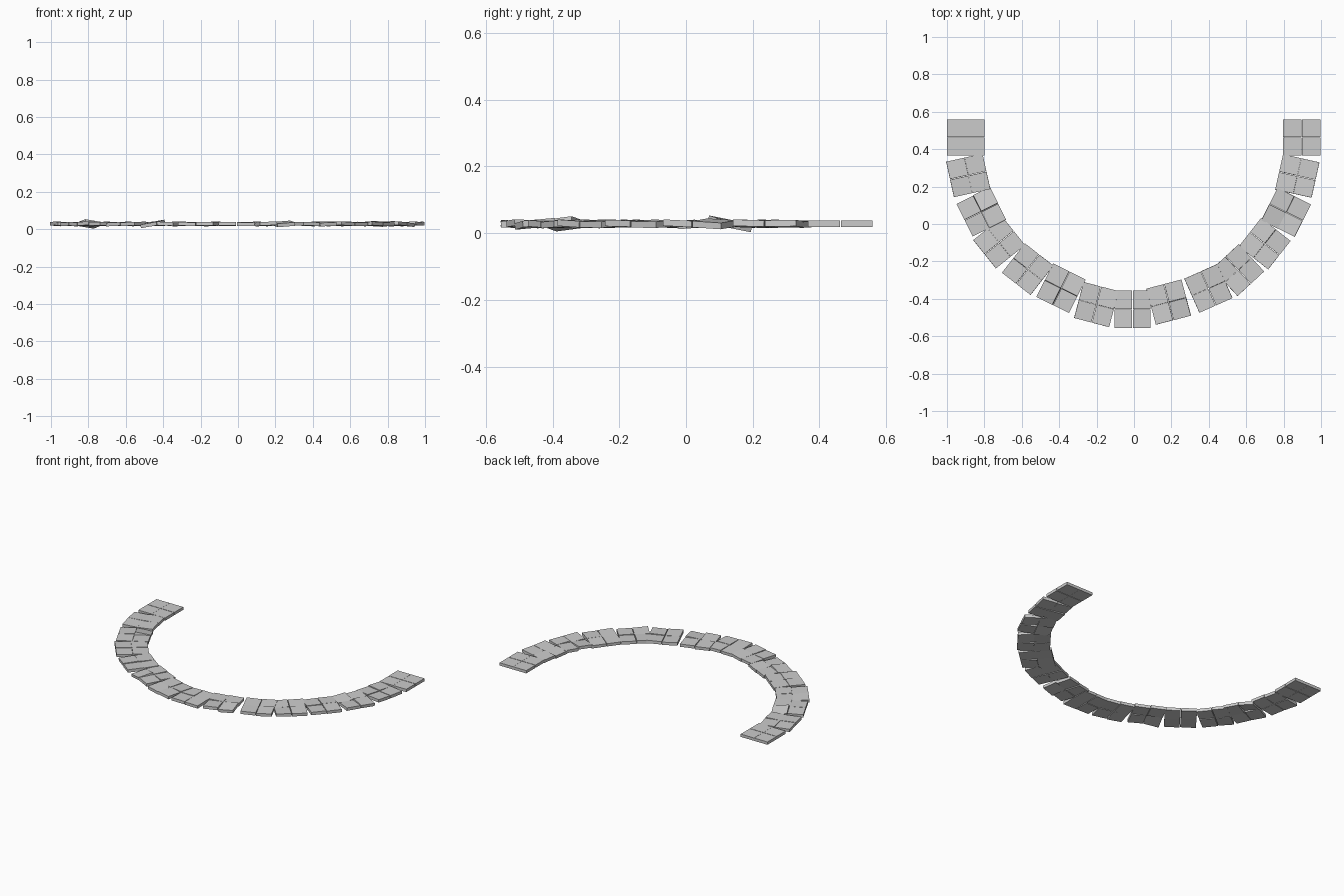
import bpy, random
from mathutils import Matrix, Vector

if "Cube" in bpy.data.objects:
    bpy.data.objects.remove(bpy.data.objects["Cube"])

random.seed(4)
TILE_L, TILE_W, TILE_H, Z = 0.095, 0.099, 0.019, 0.028

# One 2x2 slab group per entry: centre of its outer pair (x, y) and travel direction (dx, dy)
groups = [
    (-0.949, 0.463, 0, -1), (-0.935, 0.249, 4, -18), (-0.861, 0.043, 9, -18),
    (-0.760, -0.131, 12, -15), (-0.599, -0.281, 16, -12.5), (-0.412, -0.388, 18, -9),
    (-0.214, -0.479, 19, -5), (-0.008, -0.506, 19, 0), (0.198, -0.466, 19, 5),
    (0.418, -0.390, 18, 8), (0.591, -0.283, 14, 13), (0.738, -0.136, 11, 14),
    (0.858, 0.040, 9, 18), (0.922, 0.246, 4, 18), (0.947, 0.463, 0, 1),
]
# Slabs that have settled or lifted the most: (group, along, row) -> slopes
uneven = {(2, 0, 1): (0.18, -0.15), (5, 0, 0): (0.16, 0.12), (8, 1, 0): (0.08, 0.09),
          (12, 0, 1): (0.07, 0.07), (12, 1, 0): (-0.06, 0.08)}


def paving_slab(centre, u, n, slopes):
    bpy.ops.mesh.primitive_cube_add(size=1)
    slab = bpy.context.object
    slab.name = "paving_slab"
    along = Vector((u.x, u.y, slopes[0])) * TILE_L
    across = Vector((n.x, n.y, slopes[1])) * TILE_W
    up = along.cross(across).normalized() * TILE_H
    m = Matrix((along, across, up)).transposed().to_4x4()
    m.translation = centre
    slab.data.transform(m)


# Curved path of slabs, two rows wide
for g, (x, y, dx, dy) in enumerate(groups):
    u = Vector((dx, dy, 0)).normalized()
    n = Vector((-u.y, u.x, 0))
    amount = 0.0 if g in (0, len(groups) - 1) else 0.05
    for i in range(2):
        for row in range(2):
            r = (random.uniform(-amount, amount), random.uniform(-amount, amount))
            slopes = uneven.get((g, i, row), r)
            centre = Vector((x, y, Z)) + u * (i - 0.5) * 0.0985 + n * row * 0.1
            paving_slab(centre, u, n, slopes)
